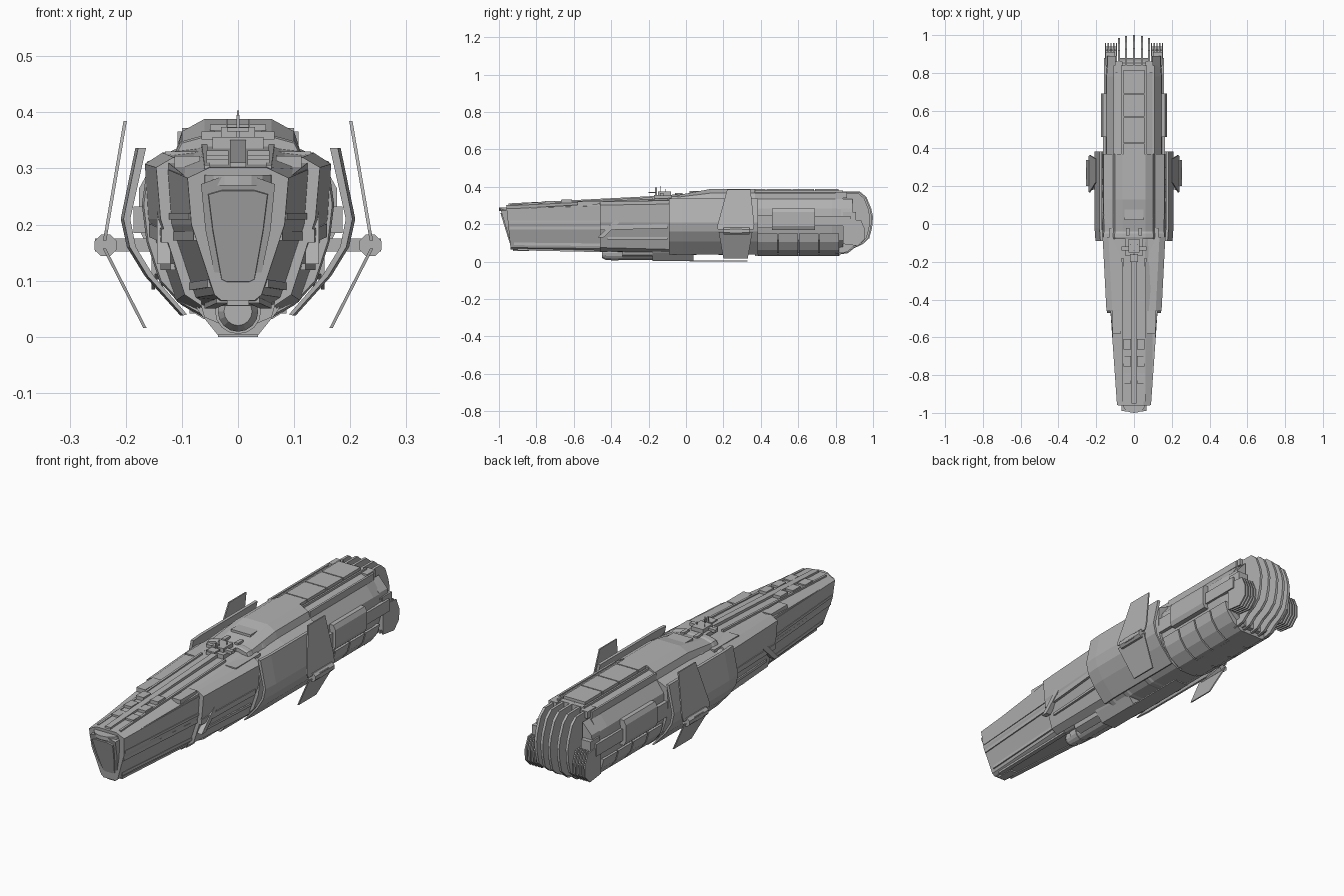
import bpy, bmesh, math

cube = bpy.data.objects.get("Cube")
if cube:
    bpy.data.objects.remove(cube, do_unlink=True)

grey = bpy.data.materials.new("hull_grey")
grey.use_nodes = True
COLOUR = (0.45, 0.45, 0.45, 1)
grey.diffuse_color = COLOUR
for node in grey.node_tree.nodes:
    if node.type == 'BSDF_PRINCIPLED':
        node.inputs["Base Color"].default_value = COLOUR


def solid(name, rings, mirror=False):
    """Skin a list of equal point rings and cap both ends."""
    bm = bmesh.new()
    loops = [[bm.verts.new(p) for p in ring] for ring in rings]
    n = len(rings[0])
    for a, b in zip(loops, loops[1:]):
        for i in range(n):
            j = (i + 1) % n
            bm.faces.new((a[i], a[j], b[j], b[i]))
    bm.faces.new(loops[0])
    bm.faces.new(loops[-1])
    bmesh.ops.recalc_face_normals(bm, faces=bm.faces)
    me = bpy.data.meshes.new(name)
    bm.to_mesh(me)
    bm.free()
    me.materials.append(grey)
    ob = bpy.data.objects.new(name, me)
    bpy.context.collection.objects.link(ob)
    if mirror:
        ob.modifiers.new("Mirror", 'MIRROR').use_mirror_merge = False
    return ob


def section(y, half, tilt=0.0, s=1.0):
    """Full ring at y from a right-hand half profile of (x, z)."""
    pts = half + [(-x, z) for x, z in reversed(half)]
    return [(x * s, y - tilt * (z - 0.19), 0.2 + (z - 0.2) * s) for x, z in pts]


def along_y(name, outline, y0, y1, mirror=False):
    return solid(name, [[(x, y, z) for x, z in outline] for y in (y0, y1)], mirror)


def along_x(name, outline, x0, x1, mirror=False):
    return solid(name, [[(x, y, z) for y, z in outline] for x in (x0, x1)], mirror)


def box(name, x0, x1, y0, y1, z0, z1, mirror=False):
    return along_y(name, [(x0, z0), (x1, z0), (x1, z1), (x0, z1)], y0, y1, mirror)


def beam(name, p, q, w, h, mirror=True):
    """Bar from p to q, w wide in x and h high in z."""
    ends = [[(x - w, y, z - h), (x + w, y, z - h), (x + w, y, z + h), (x - w, y, z + h)]
            for x, y, z in (p, q)]
    return solid(name, ends, mirror)


def tube(name, y0, y1, z, r0, r1, sides=16):
    return solid(name, [[(r * math.cos(i * math.tau / sides), y, z + r * math.sin(i * math.tau / sides))
                         for i in range(sides)] for y, r in ((y0, r0), (y1, r1))])


# forward fuselage
nose = [(.05, .302), (.09, .283), (.083, .2), (.042, .075), (.03, .065)]
neck = [(.055, .325), (.125, .298), (.118, .2), (.075, .07), (.05, .055)]
waist = [(.06, .34), (.15, .31), (.14, .2), (.09, .06), (.06, .045)]
solid("forward_fuselage", [section(-.95, nose, .1), section(-.46, neck), section(-.06, waist)])

# cockpit face: frame, stepped window, brow and chin
frame = [(.03, .285), (.066, .272), (.058, .19), (.036, .085), (.02, .075)]
glass = [(.03, .262), (.054, .255), (.046, .19), (.03, .1), (.02, .095)]
solid("cockpit_frame", [section(-.93, frame, .3), section(-.965, frame, .3)])
solid("cockpit_window", [section(-.96, glass, .3), section(-.971, glass, .3, .97)])
brow = [(.062 * math.cos(a), -.95 - .05 * math.sin(a)) for a in (i * math.pi / 8 for i in range(9))]
solid("cockpit_brow", [[(x, y, z) for x, y in brow] for z in (.27, .288)])
box("nose_chin", -.02, .02, -.925, -.84, .056, .08)

# flank armour that steps out behind the nose
arm_front = [(.07, .315), (.115, .32), (.146, .302), (.138, .21), (.095, .075), (.065, .055)]
arm_back = [(.075, .335), (.135, .328), (.166, .308), (.16, .21), (.11, .065), (.07, .048)]
solid("flank_armour", [[(x, y, z) for x, z in half] for y, half in ((-.46, arm_front), (-.07, arm_back))], True)
beam("flank_rib", (.13, -.46, .18), (.153, -.1, .19), .006, .012)
beam("flank_rail", (.114, -.42, .125), (.132, -.1, .125), .006, .006)
along_x("flank_brace", [(-.47, .13), (-.44, .13), (-.34, .225), (-.36, .24)], .12, .144, True)

# long rails on the nose sides
for name, z, dx, hh in (("upper_side_rail", .215, 0, .006), ("lower_side_rail", .18, -.008, .008)):
    beam(name, (.083 + dx, -.945, z), (.119 + dx, -.46, z), .004, hh)
beam("cheek_rail", (.073, -.94, .274), (.108, -.46, .302), .016, .008)
beam("lower_rail", (.048, -.92, .095), (.08, -.46, .09), .006, .007)
beam("keel_rail", (.028, -.9, .068), (.05, -.42, .058), .01, .008)

# dorsal spine, tiles and deck boxes
beam("spine", (0, -.95, .303), (0, -.12, .345), .014, .008, False)
beam("spine_edge", (.055, -.94, .3), (.06, -.18, .338), .005, .006)
for i in range(3):
    y = -.845 + i * .09
    z = .31 + i * .008
    box("spine_tile", .017, .056, y, y + .055, z - .02, z + .006, True)
box("deck_box_front", .068, .113, -.58, -.46, .28, .322, True)
box("deck_box_rear", .07, .13, -.2, -.02, .31, .33, True)

# bridge tower and antennas
box("bridge_base", -.045, .045, -.17, .0, .33, .356)
box("bridge_cabin", -.03, .03, -.15, -.08, .35, .374)
box("bridge_arm", .03, .065, -.14, -.12, .352, .366, True)
box("bridge_mast", -.003, .003, -.165, -.155, .35, .395)
box("bridge_dish", -.02, .02, -.2, -.16, .366, .373)
box("antenna", -.0015, .0015, -.14, -.137, .37, .403)
box("side_antenna", .019, .021, -.11, -.107, .36, .388, True)
box("bridge_block", .025, .042, -.06, -.02, .35, .368, True)

# middle hull with collars
lower = [(.168, .235), (.16, .17), (.137, .1), (.1, .06), (.06, .038)]
mid = [(.06, .356), (.1, .345), (.11, .325), (.158, .305)] + lower
saddle = [(.06, .388), (.1, .366), (.11, .335), (.162, .312)] + lower
solid("middle_hull", [section(-.08, mid, 0, .95), section(-.04, mid), section(.13, saddle), section(.37, saddle)])
for y in (-.08, .02, .17):
    solid("collar", [section(y, mid, 0, s) for y, s in ((y, 1.0), (y + .01, 1.02), (y + .03, 1.02), (y + .04, 1.0))])
box("dorsal_hatch", -.05, .05, .02, .14, .35, .378)
box("side_block", .15, .186, -.02, .14, .185, .232, True)

# rear hull with a raised dorsal deck
rear = [(.055, .375), (.1, .36), (.108, .335), (.145, .285), (.152, .2), (.135, .115), (.06, .045)]
tail = [(.055, .375), (.098, .355), (.105, .33), (.14, .28), (.147, .2), (.125, .115), (.055, .05)]
solid("rear_hull", [section(.36, rear), section(.78, rear), section(.84, tail)])
for y0, y1 in ((.37, .425), (.43, .565), (.57, .685), (.69, .815)):
    box("dorsal_plate", -.055, .055, y0, y1, .36, .388)
box("dorsal_rail", .062, .07, .37, .84, .35, .38, True)
box("shoulder_rail", .098, .108, .37, .84, .335, .366, True)
box("dorsal_end_block", .06, .1, .8, .86, .34, .372, True)
along_y("tail_cheek", [(.095, .335), (.14, .285), (.15, .22), (.095, .22)], .83, .89, True)

# ribbed lower flanks
rib = [(.04, .03), (.062, .032), (.108, .062), (.14, .105), (.153, .15), (.13, .15), (.05, .06)]
for i in range(4):
    y = .385 + i * .11
    along_y("lower_rib", rib, y, y + .103, True)
box("belly_spine", -.042, .042, .37, .82, .03, .06)

# side pods
pod = [(.12, .165), (.166, .17), (.176, .19), (.176, .265), (.165, .285), (.12, .285)]
along_y("side_pod", pod, .46, .69, True)
box("pod_front_fairing", .13, .164, .37, .46, .18, .25, True)
box("pod_rear_fairing", .13, .16, .69, .88, .19, .245, True)

# tail: tall thin radiator plates around a core
def tail_outline(k):
    curve = [(.8, .376), (.93, .374), (.965, .345), (.99, .285), (1.0, .24), (.995, .18),
             (.98, .125), (.945, .093), (.9, .072), (.865, .045), (.8, .035)]
    return [(.8 + (y - .8) * k, .2 + (z - .2) * (1 - (1 - k) * .5)) for y, z in curve]


along_x("tail_core", tail_outline(.4), -.08, .08)
for x, k in ((-.08, .92), (-.042, .97), (0, 1), (.042, .97), (.08, .92)):
    along_x("tail_plate", tail_outline(k), x - .006, x + .006)

# finned thrusters beside the tail
def thruster_outline(g):
    return [(.84, .1 - g), (.92, .09 - g), (.95 + g, .12), (.952 + g, .17), (.93 + g, .215 + g), (.84, .225 + g)]


along_x("thruster_core", thruster_outline(-.012), .09, .15, True)
for i in range(5):
    x = .09 + i * .0145
    along_x("thruster_fin", thruster_outline(.006), x, x + .006, True)
box("thruster_cap", .1, .15, .84, .91, .215, .265, True)

# curved outer shells standing off the middle hull
outer = [(.183, .336), (.209, .21), (.198, .16), (.166, .108), (.103, .038)]
inner = [(.096, .04), (.155, .108), (.187, .16), (.197, .21), (.169, .336)]
solid("outer_shell", [[(x - d, y, z) for x, z in outer + inner]
                      for y, d in ((-.09, .005), (-.02, 0), (.385, 0))], True)

# wing hubs and struts
hub = [(.236 + .021 * math.cos(a), .163 + .021 * math.sin(a)) for a in (math.pi / 8 + i * math.pi / 4 for i in range(8))]
along_y("wing_hub", hub, .2, .34, True)
box("wing_strut", .13, .255, .235, .3, .152, .175, True)

# thin wing panels, leaning inward above and below the hub
def wing(name, outline, z0, x0, z1, x1):
    rings = [[(x0 + (x1 - x0) * (z - z0) / (z1 - z0) + d, y, z) for y, z in outline] for d in (-.003, .003)]
    solid(name, rings, True)


wing("upper_wing", [(.22, .385), (.345, .385), (.365, .2), (.36, .172), (.17, .172), (.167, .19)],
     .175, .237, .385, .201)
wing("lower_wing", [(.175, .157), (.355, .157), (.33, .016), (.2, .016)], .155, .237, .016, .166)

# belly pod and keel
tube("belly_tube", -.45, -.43, .045, .025, .036)
tube("belly_tube_body", -.43, -.1, .045, .036, .036)
tube("belly_tube_ring", -.4, -.36, .046, .041, .041)
along_y("belly_cradle", [(-.07, .07), (-.06, .035), (-.03, .022), (.03, .022), (.06, .035), (.07, .07)], -.34, -.18)
along_y("keel_block", [(-.082, .065), (-.07, .045), (-.036, .003), (.036, .003), (.07, .045), (.082, .065)], -.18, .04)
box("keel_plate", -.036, .036, .02, .33, 0, .006)
